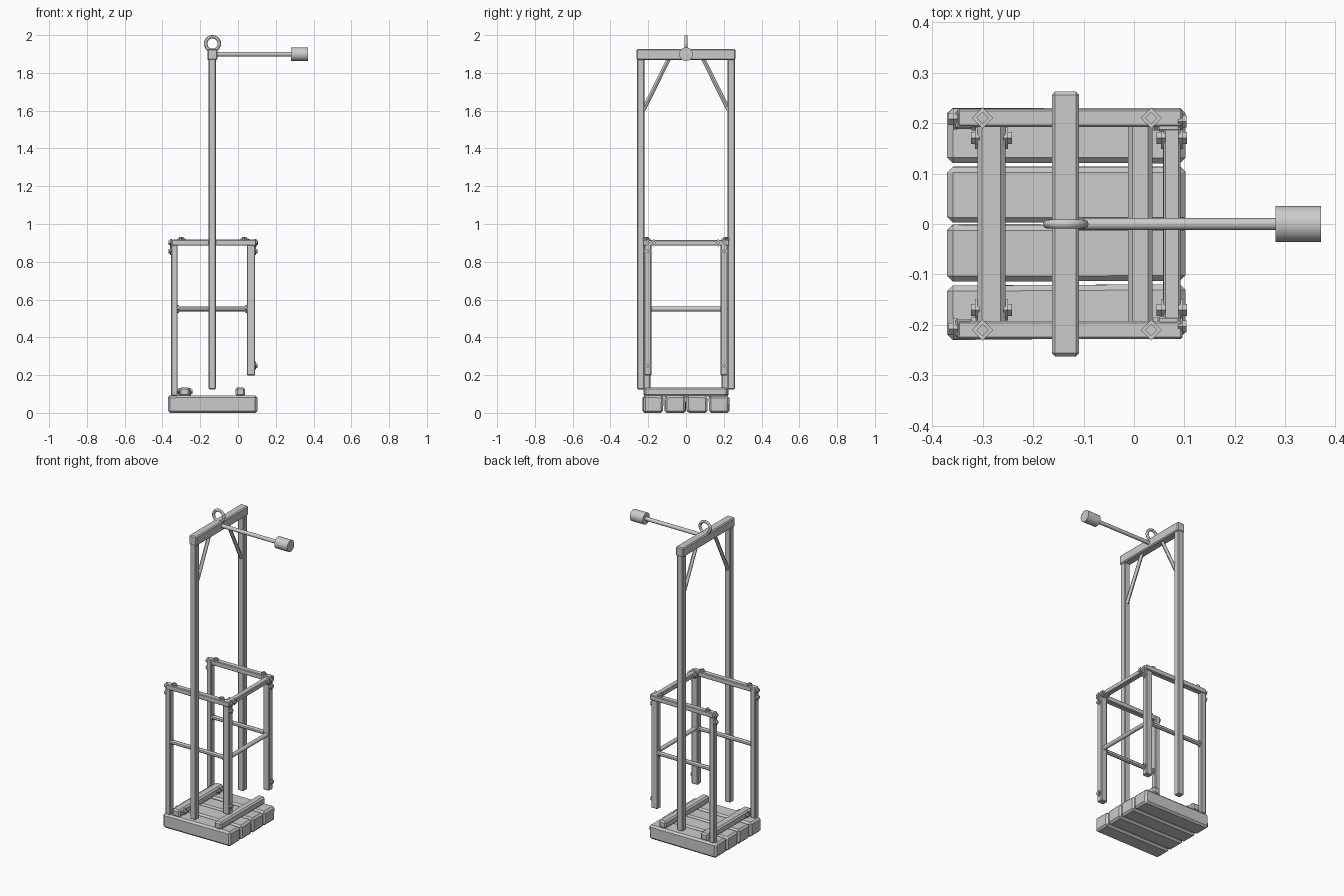
import bpy, random
from math import pi
from mathutils import Vector

if "Cube" in bpy.data.objects:
    bpy.data.objects.remove(bpy.data.objects["Cube"])

random.seed(4)


def bevel(ob, width, segments=1):
    m = ob.modifiers.new("bevel", 'BEVEL')
    m.width, m.segments = width, segments


def box(name, x, y, z, bev=0.004):
    """Box from (min, max) pairs."""
    bpy.ops.mesh.primitive_cube_add(size=1, location=[sum(p) / 2 for p in (x, y, z)])
    ob = bpy.context.object
    ob.name = name
    ob.scale = [abs(p[1] - p[0]) for p in (x, y, z)]
    bpy.ops.object.transform_apply(location=False, rotation=False, scale=True)
    if bev:
        bevel(ob, bev)
    return ob


def rod(name, a, b, r, verts=24, smooth=True):
    """Cylinder between two points."""
    a, b = Vector(a), Vector(b)
    d = b - a
    bpy.ops.mesh.primitive_cylinder_add(vertices=verts, radius=r, depth=d.length,
                                        location=(a + b) / 2)
    ob = bpy.context.object
    ob.name = name
    ob.rotation_euler = d.to_track_quat('Z', 'Y').to_euler()
    if smooth:
        bpy.ops.object.shade_smooth_by_angle()
    return ob


def bolt(p, axis):
    """Square washer with a smaller square nut, pointing along axis."""
    p, axis = Vector(p), Vector(axis)
    rod("bolt_washer", p - axis * 0.004, p + axis * 0.005, 0.021, 4, False)
    rod("bolt_nut", p + axis * 0.003, p + axis * 0.013, 0.012, 4, False)


# Platform planks with slightly uneven corners
for i in range(4):
    y = -0.1725 + i * 0.116
    plank = box("floor_plank", (-0.37, 0.102), (y - 0.054, y + 0.054), (0.0, 0.093), 0)
    for v in plank.data.vertices:
        v.co.y += random.uniform(-0.004, 0.002)
        if v.co.z > 0:
            v.co.z += random.uniform(-0.004, 0.001)
    bevel(plank, 0.011)

# Cross battens on the planks
for x0, x1 in ((-0.31, -0.255), (-0.012, 0.037)):
    box("floor_batten", (x0, x1), (-0.222, 0.222), (0.088, 0.135), 0.009)
for s in (-1, 1):
    bolt((-0.255, s * 0.17, 0.112), (1, 0, 0))
    bolt((-0.31, s * 0.17, 0.112), (-1, 0, 0))

# Hanging frame: posts, braces, top beam
for s in (-1, 1):
    box("main_post", (-0.156, -0.117), (s * 0.221, s * 0.259), (0.125, 1.88))
    rod("corner_brace", (-0.136, s * 0.088, 1.88), (-0.136, s * 0.225, 1.605), 0.011, 12)
box("top_beam", (-0.162, -0.109), (-0.262, 0.262), (1.868, 1.927), 0.006)

# Hanging ring
bpy.ops.mesh.primitive_torus_add(major_radius=0.036, minor_radius=0.009, major_segments=40,
                                 minor_segments=12, location=(-0.135, 0, 1.955),
                                 rotation=(pi / 2, 0, 0))
bpy.context.object.name = "hanging_ring"
bpy.ops.object.shade_smooth_by_angle()

# Balance arm and weight
rod("balance_arm", (-0.12, 0, 1.899), (0.285, 0, 1.899), 0.012)
rod("balance_weight", (0.28, 0, 1.899), (0.37, 0, 1.899), 0.036, 40)

# Cage sides
for s in (-1, 1):
    box("rear_cage_post", (-0.354, -0.320), (s * 0.188, s * 0.224), (0.09, 0.915))
    box("front_cage_post", (0.047, 0.091), (s * 0.183, s * 0.220), (0.198, 0.915))
    box("side_top_rail", (-0.350, 0.096), (s * 0.192, s * 0.228), (0.885, 0.917))
    rod("side_mid_rail", (-0.33, s * 0.206, 0.55), (0.06, s * 0.206, 0.55), 0.013, 12)
    for x in (-0.30, 0.034):
        bolt((x, s * 0.21, 0.917), (0, 0, 1))
    for z in (0.90, 0.856):
        bolt((-0.354, s * 0.208, z), (-1, 0, 0))
    for z in (0.90, 0.856, 0.25):
        bolt((0.091, s * 0.203, z), (1, 0, 0))
    bolt((0.058, s * 0.17, 0.90), (-1, 0, 0))
    bolt((0.092, s * 0.17, 0.90), (1, 0, 0))
    for x in (-0.318, 0.044):
        bolt((x, s * 0.206, 0.55), (1 if x < 0 else -1, 0, 0))

# Cage front rails
box("front_top_rail", (0.058, 0.092), (-0.215, 0.215), (0.885, 0.914))
rod("front_mid_rail", (0.07, -0.2, 0.55), (0.07, 0.2, 0.55), 0.013, 12)
